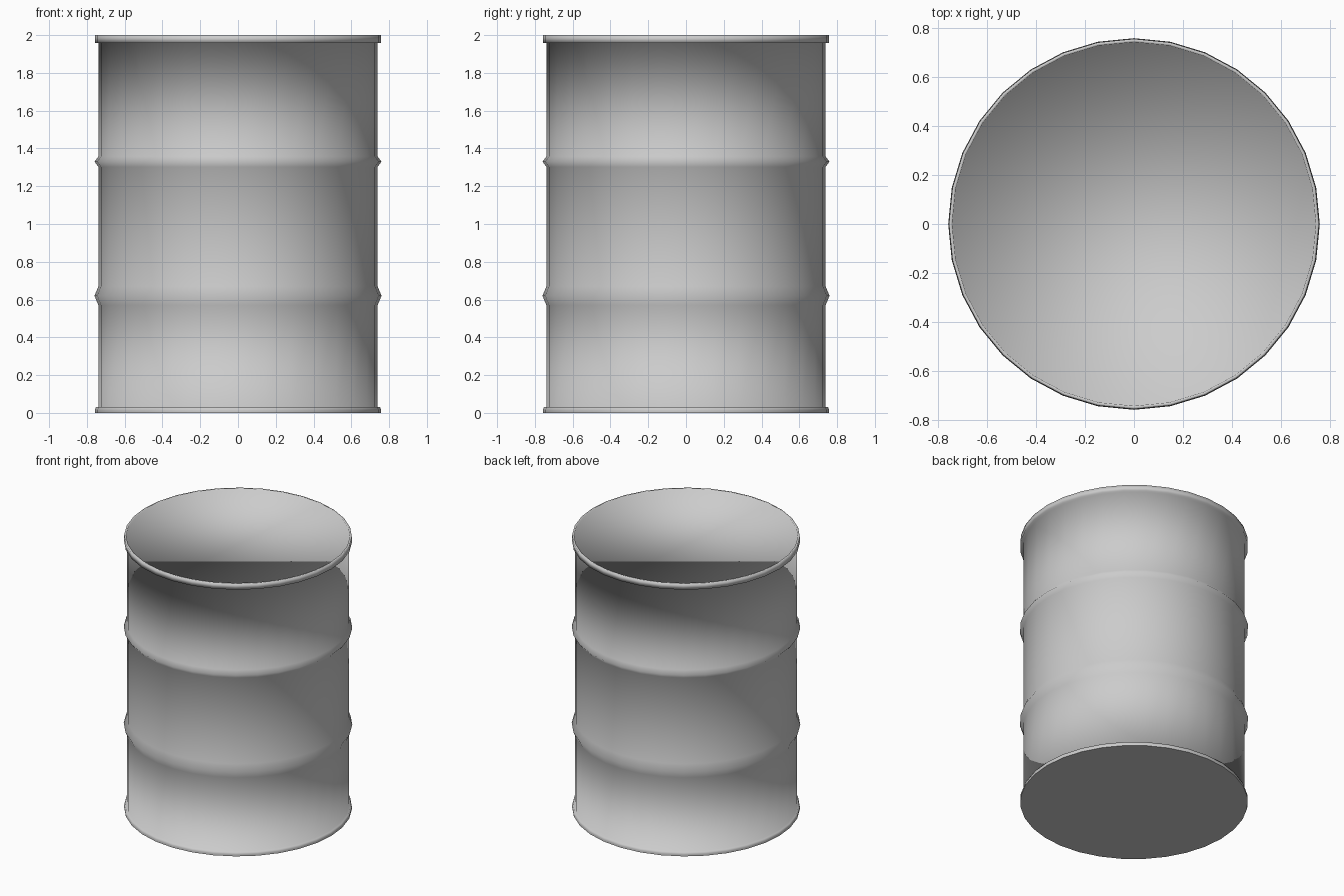
import bpy, bmesh
from math import cos, sin, tau

if "Cube" in bpy.data.objects:
    bpy.data.objects.remove(bpy.data.objects["Cube"])

SIDES = 32

# Profile (radius, z) from the bottom edge up the wall to the recessed lid
profile = [
    (0.757, 0.0), (0.758, 0.015), (0.752, 0.03), (0.739, 0.03),   # bottom rim
    (0.739, 0.57), (0.760, 0.62), (0.739, 0.67),                  # lower rib
    (0.739, 1.302), (0.760, 1.33), (0.739, 1.358),                # upper rib
    (0.739, 1.957), (0.758, 1.957), (0.757, 2.0),                 # top rim
    (0.744, 2.0), (0.742, 1.983),                                 # recess to lid
]

bm = bmesh.new()
rings = [[bm.verts.new((r * cos(tau * i / SIDES), r * sin(tau * i / SIDES), z))
          for i in range(SIDES)] for r, z in profile]

# Wall, rims and ribs
for a, b in zip(rings, rings[1:]):
    for i in range(SIDES):
        j = (i + 1) % SIDES
        bm.faces.new((a[i], a[j], b[j], b[i])).smooth = True

# Recessed lid blends smoothly, bottom stays flat
bm.faces.new(rings[-1]).smooth = True
bm.faces.new(rings[0][::-1]).smooth = False

mesh = bpy.data.meshes.new("barrel")
bm.to_mesh(mesh)
bm.free()
barrel = bpy.data.objects.new("barrel", mesh)
bpy.context.collection.objects.link(barrel)
